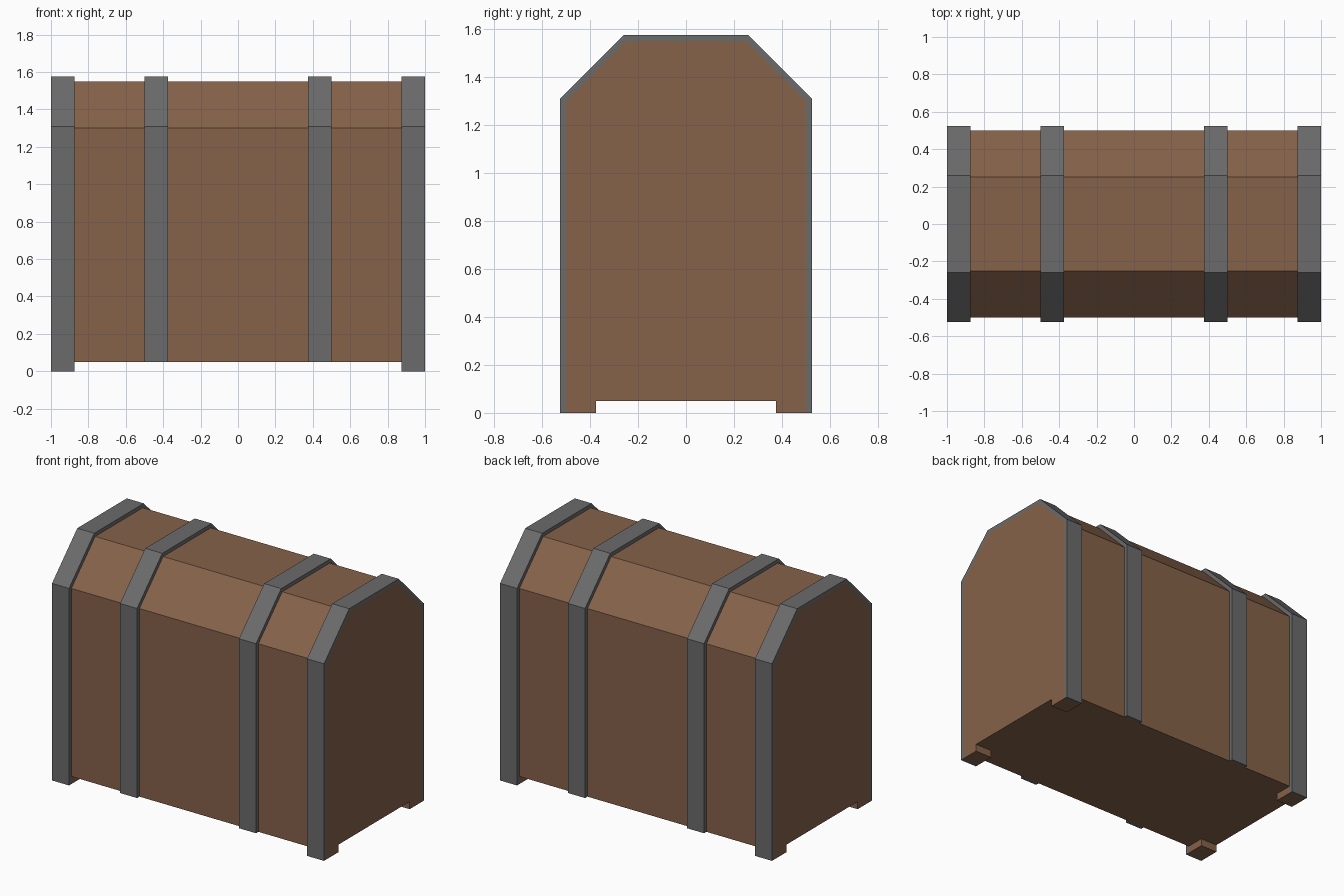
import bpy, bmesh

if "Cube" in bpy.data.objects:
    bpy.data.objects.remove(bpy.data.objects["Cube"])


def material(name, rgb):
    m = bpy.data.materials.new(name)
    m.diffuse_color = (*rgb, 1)
    m.use_nodes = True
    m.node_tree.nodes["Principled BSDF"].inputs["Base Color"].default_value = m.diffuse_color
    return m


wood = material("brown wood", (0.235, 0.122, 0.068))
iron = material("grey iron", (0.147, 0.147, 0.147))


def finish(name, bm, mat):
    bmesh.ops.recalc_face_normals(bm, faces=bm.faces)
    me = bpy.data.meshes.new(name)
    bm.to_mesh(me)
    bm.free()
    me.materials.append(mat)
    ob = bpy.data.objects.new(name, me)
    bpy.context.collection.objects.link(ob)


def arch(half_w, eave, half_top, top, bottom):
    """Chest cross-section (y, z) running up the front and down the back."""
    right = [(half_w, bottom), (half_w, eave), (half_top, top)]
    return [(-y, z) for y, z in right] + right[::-1]


def solid(name, profile, x0, x1, mat):
    """Profile extruded along x."""
    bm = bmesh.new()
    face = bm.faces.new([bm.verts.new((x0, y, z)) for y, z in profile])
    ext = bmesh.ops.extrude_face_region(bm, geom=[face])
    moved = [v for v in ext["geom"] if isinstance(v, bmesh.types.BMVert)]
    bmesh.ops.translate(bm, verts=moved, vec=(x1 - x0, 0, 0))
    finish(name, bm, mat)


def band(name, x0, x1, bottom):
    """Iron strap wrapped over the chest, open at the bottom."""
    bm = bmesh.new()
    outer = arch(0.525, 1.31, 0.26, 1.575, bottom)
    inner = arch(0.5, 1.30, 0.25, 1.55, bottom)
    rings = [[bm.verts.new((x, *o)), bm.verts.new((X, *o)),
              bm.verts.new((X, *i)), bm.verts.new((x, *i))]
             for o, i in zip(outer, inner) for x, X in [(x0, x1)]]
    for a, b in zip(rings, rings[1:]):
        for k in range(4):
            n = (k + 1) % 4
            bm.faces.new((a[k], a[n], b[n], b[k]))
    bm.faces.new(rings[0])
    bm.faces.new(rings[-1])
    finish(name, bm, iron)


# wooden body with faceted lid
solid("chest_body", arch(0.5, 1.30, 0.25, 1.55, 0.05), -1, 1, wood)

for side, s in (("left", -1), ("right", 1)):
    # corner straps reach the ground, middle straps stop at the body
    band(f"{side}_end_band", *sorted((s * 0.875, s * 1.0)), 0)
    band(f"{side}_middle_band", *sorted((s * 0.375, s * 0.5)), 0.05)
    # wooden feet behind the corner straps
    for end, t in (("front", -1), ("back", 1)):
        y0, y1 = t * 0.375, t * 0.5
        solid(f"{end}_{side}_foot", [(y0, 0), (y1, 0), (y1, 0.05), (y0, 0.05)],
              *sorted((s * 0.875, s * 1.0)), wood)
